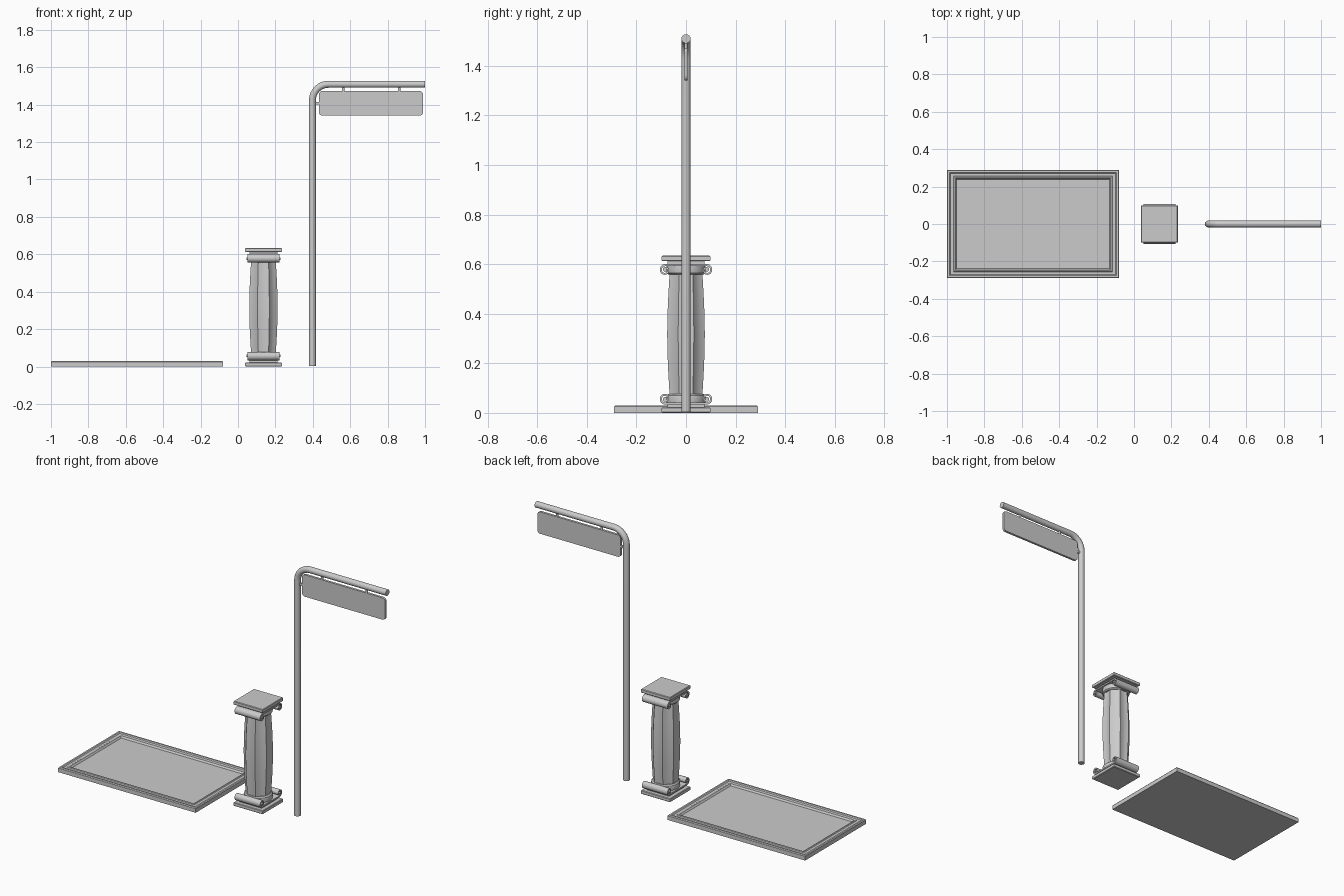
import bpy, bmesh, math
from math import sin, cos, pi
from mathutils import Vector

if "Cube" in bpy.data.objects:
    bpy.data.objects.remove(bpy.data.objects["Cube"])


def make(name, rings, smooth=None):
    """Skin a stack of equal-length closed rings, with capped ends."""
    bm = bmesh.new()
    vs = [[bm.verts.new(p) for p in r] for r in rings]
    n = len(rings[0])
    for a, b in zip(vs, vs[1:]):
        for i in range(n):
            j = (i + 1) % n
            bm.faces.new((a[i], a[j], b[j], b[i]))
    bm.faces.new(vs[0][::-1])
    bm.faces.new(vs[-1])
    bmesh.ops.recalc_face_normals(bm, faces=bm.faces)
    me = bpy.data.meshes.new(name)
    bm.to_mesh(me)
    bm.free()
    ob = bpy.data.objects.new(name, me)
    bpy.context.collection.objects.link(ob)
    if smooth:
        bpy.ops.object.select_all(action='DESELECT')
        ob.select_set(True)
        bpy.context.view_layer.objects.active = ob
        bpy.ops.object.shade_smooth_by_angle(angle=math.radians(smooth))
    return ob


def rect(cx, cy, hx, hy, z):
    return [(cx + sx * hx, cy + sy * hy, z)
            for sx, sy in ((-1, -1), (1, -1), (1, 1), (-1, 1))]


def circle(cx, cy, r, z, n=32):
    return [(cx + r * cos(2 * pi * i / n), cy + r * sin(2 * pi * i / n), z) for i in range(n)]


# Framed panel lying flat: (inset, height) profile of the moulding
moulding = [(0, 0), (0, .025), (.004, .03), (.014, .03), (.019, .025), (.034, .025),
            (.038, .028), (.045, .028), (.052, .018)]
make("framed_panel", [rect(-.54, 0, .46 - d, .29 - d, z) for d, z in moulding])

# Pedestal column, symmetric about mid height
CX, H = .136, .634


def flip(z, top):
    return z if top else H - z


# Fluted shaft with a swelling middle
rings = []
for k in range(13):
    t = k / 12
    R = .071 + .011 * sin(pi * t)
    ring = []
    for i in range(64):
        u = (i % 8) / 8
        r = R * (1 - .13 * sin(pi * u) ** .8)
        a = 2 * pi * i / 64 + pi / 8
        ring.append((CX + r * cos(a), r * sin(a), .065 + (H - .13) * t))
    rings.append(ring)
make("fluted_shaft", rings, 35)


def scroll_profile():
    """Closed (y, z) outline: a flat band whose two ends curl into volutes."""
    outer, inner = [], []
    for k in range(25):
        t = k / 24
        a = pi / 2 - t * 2.6 * pi
        r = .0205 - .0145 * t
        w = .0045 - .0015 * t
        outer.append((.084 + (r + w) * cos(a), .576 + (r + w) * sin(a)))
        inner.append((.084 + (r - w) * cos(a), .576 + (r - w) * sin(a)))
    right = outer + inner[::-1]
    return right + [(-y, z) for y, z in right[::-1]]


for top in (True, False):
    end = "top" if top else "bottom"
    slab = [(.095, .612), (.098, .615), (.098, .631), (.095, H)]
    make(end + "_slab", [rect(CX, 0, h, h, flip(z, top)) for h, z in slab])
    make(end + "_neck", [rect(CX, 0, .074, .074, flip(z, top)) for z in (.595, .613)])
    make(end + "_collar", [circle(CX, 0, r, flip(z, top)) for r, z in
                           ((.071, .558), (.078, .564), (.08, .572), (.078, .594))], 35)
    prof = scroll_profile()
    make(end + "_scroll", [[(CX + x, y, flip(z, top)) for y, z in prof]
                           for x in (-.085, .085)], 40)
    # Round eyes in the centre of each volute
    for s in (-1, 1):
        make(end + "_volute_eye",
             [[(CX + x, s * .084 + .007 * cos(2 * pi * i / 16),
                flip(.576, top) + .007 * sin(2 * pi * i / 16)) for i in range(16)]
              for x in (-.09, .09)], 40)

# Bent sign pole: straight post, quarter bend, straight arm
PX, PZ, B, PR = .398, 1.509, .085, .0185
path = [((PX, .004), 0)]
for k in range(9):
    a = k / 8 * pi / 2
    path.append(((PX + B - B * cos(a), PZ - B + B * sin(a)), a))
path.append(((1.0, PZ), pi / 2))
rings = []
for (x, z), a in path:
    side = Vector((cos(a), 0, -sin(a)))
    rings.append([Vector((x, 0, z)) + PR * (cos(2 * pi * i / 16) * side
                  + sin(2 * pi * i / 16) * Vector((0, 1, 0))) for i in range(16)])
make("sign_pole", rings, 40)

# Sign board with rounded corners
outline = []
for cx, cz, a0 in ((.971, 1.455, 0), (.451, 1.455, 90), (.451, 1.359, 180), (.971, 1.359, 270)):
    for k in range(5):
        a = math.radians(a0 + k * 22.5)
        outline.append((cx + .018 * cos(a), cz + .018 * sin(a)))
make("sign_board", [[(x, y, z) for x, z in outline] for y in (-.007, .007)])

# Two hangers from the arm and one tab from the post
for x in (.563, .862):
    make("sign_hanger", [circle(x, 0, .007, z, 10) for z in (1.465, 1.5)], 40)
make("post_tab", [rect(.425, 0, .015, .006, z) for z in (1.4, 1.413)])
